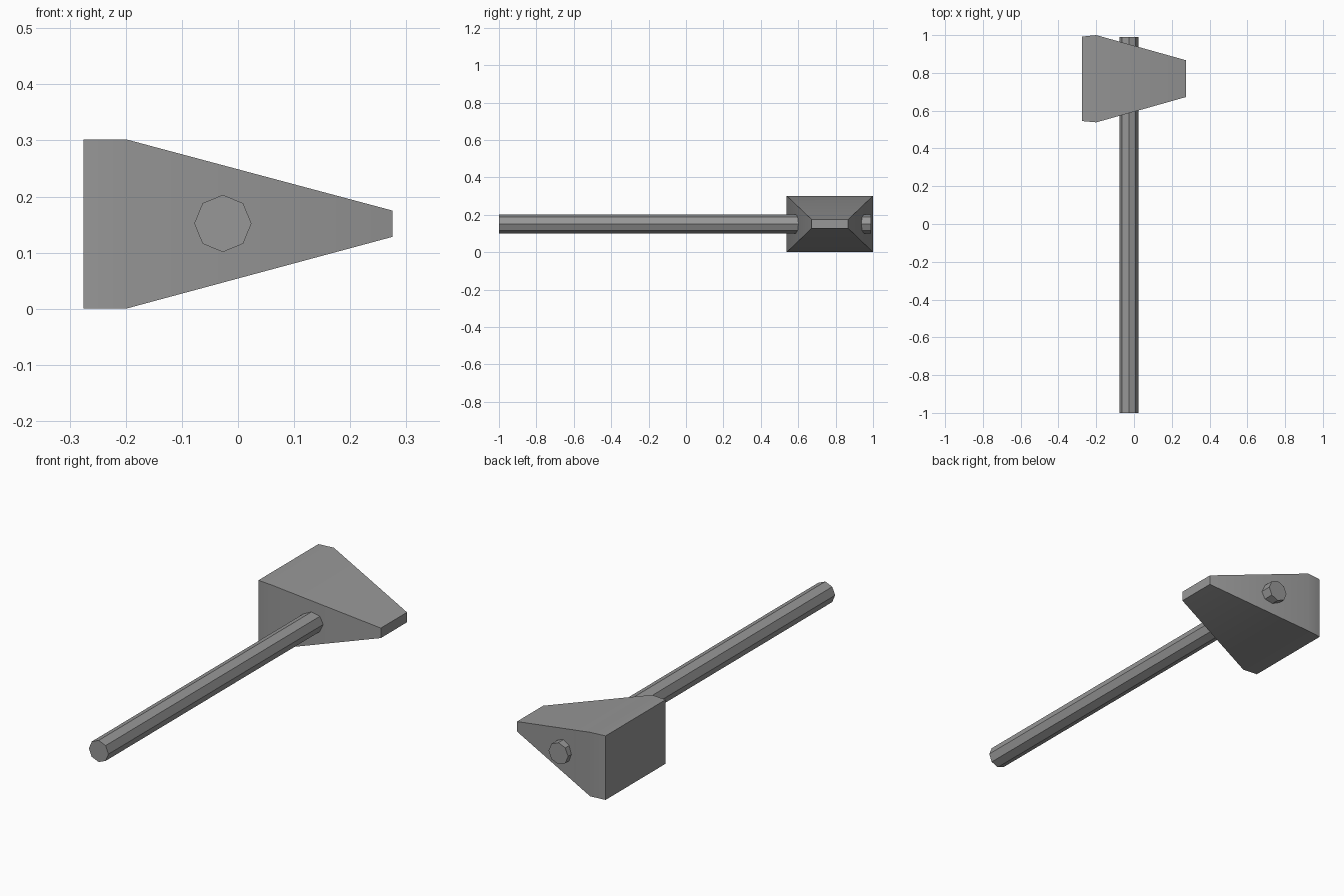
import bpy
import bmesh
import math

if "Cube" in bpy.data.objects:
    bpy.data.objects.remove(bpy.data.objects["Cube"], do_unlink=True)

# Single grey material
grey = bpy.data.materials.new("mid_grey")
grey.use_nodes = True
colour = (0.31, 0.31, 0.31, 1)
grey.diffuse_color = colour
grey.node_tree.nodes["Principled BSDF"].inputs["Base Color"].default_value = colour


def finish(obj):
    obj.data.materials.append(grey)
    bpy.ops.object.select_all(action="DESELECT")
    obj.select_set(True)
    bpy.context.view_layer.objects.active = obj
    bpy.ops.object.shade_smooth_by_angle(angle=math.radians(30))


# Wedge head: rectangular sections lofted along x (x, y range, z range)
sections = [
    (-0.275, 0.545, 0.992, 0.0, 0.302),
    (-0.2, 0.538, 1.0, 0.0, 0.302),
    (0.275, 0.672, 0.867, 0.128, 0.175),
]
bm = bmesh.new()
rings = [
    [bm.verts.new((x, y, z)) for y, z in ((y0, z0), (y1, z0), (y1, z1), (y0, z1))]
    for x, y0, y1, z0, z1 in sections
]
for a, b in zip(rings, rings[1:]):
    for i in range(4):
        j = (i + 1) % 4
        bm.faces.new((a[i], a[j], b[j], b[i]))
bm.faces.new(rings[0])
bm.faces.new(rings[-1])
bmesh.ops.recalc_face_normals(bm, faces=bm.faces)
mesh = bpy.data.meshes.new("hammer_head")
bm.to_mesh(mesh)
bm.free()
head = bpy.data.objects.new("hammer_head", mesh)
bpy.context.collection.objects.link(head)
finish(head)

# Octagonal handle running through the head
bpy.ops.mesh.primitive_cylinder_add(
    vertices=8, radius=0.051, depth=1.99,
    location=(-0.027, -0.005, 0.152), rotation=(math.pi / 2, 0, 0))
handle = bpy.context.object
handle.name = "handle"
finish(handle)
